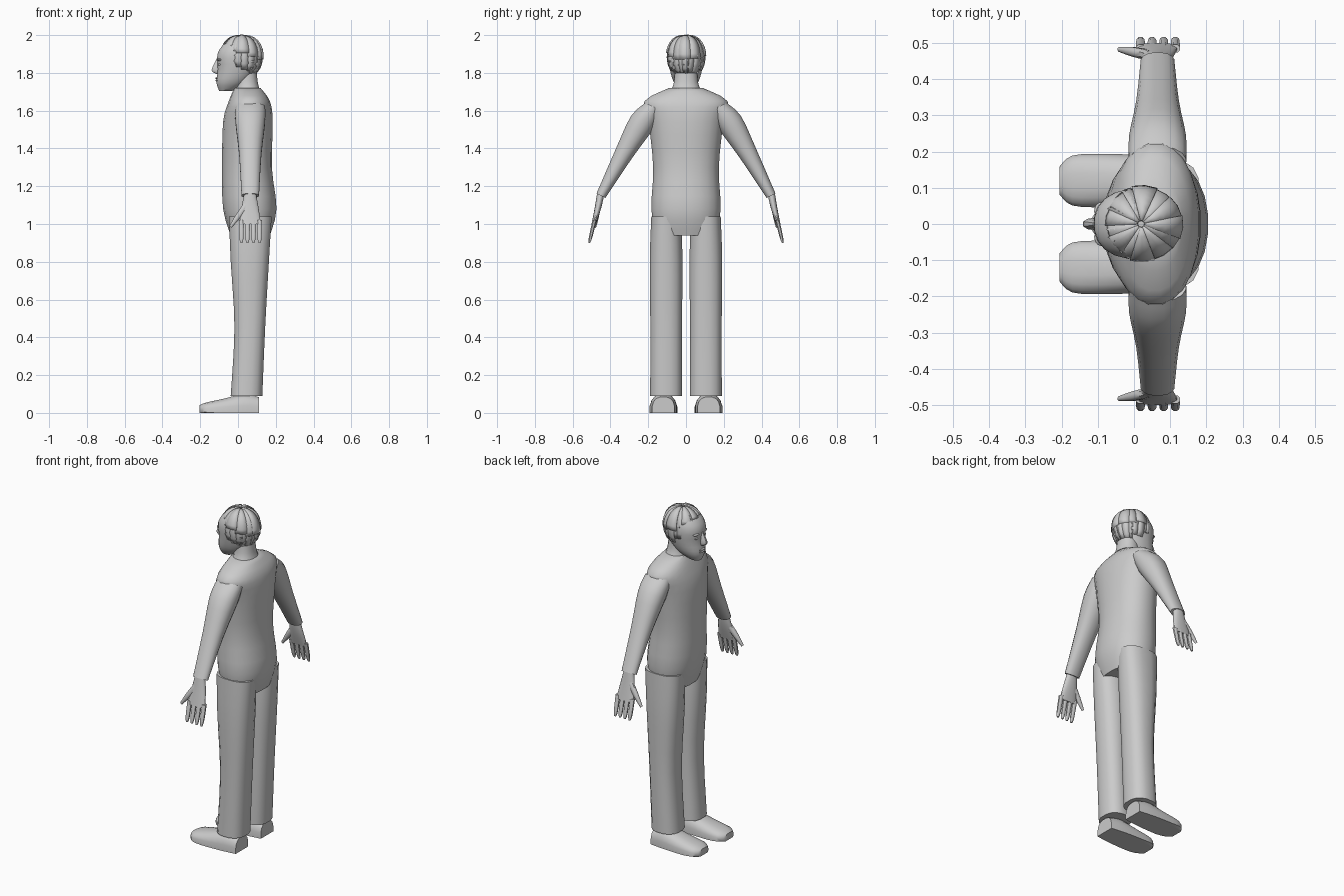
import bpy, bmesh, math, random
from mathutils import Matrix, Vector

random.seed(4)
cube = bpy.data.objects.get("Cube")
if cube:
    bpy.data.objects.remove(cube)

grey = bpy.data.materials.new("plain grey")
grey.use_nodes = True
tone = (.6, .6, .6, 1)
grey.diffuse_color = tone
grey.node_tree.nodes["Principled BSDF"].inputs["Base Color"].default_value = tone

ACROSS, SIDE, UP = Vector((1, 0, 0)), Vector((0, 1, 0)), Vector((0, 0, 1))


def finish(name, bm, mirror=False):
    """Turn a bmesh into a smooth grey object, mirrored to the other side if asked."""
    bmesh.ops.recalc_face_normals(bm, faces=bm.faces)
    mesh = bpy.data.meshes.new(name)
    bm.to_mesh(mesh)
    bm.free()
    mesh.materials.append(grey)
    obj = bpy.data.objects.new(name, mesh)
    bpy.context.collection.objects.link(obj)
    bpy.ops.object.select_all(action='DESELECT')
    obj.select_set(True)
    bpy.context.view_layer.objects.active = obj
    bpy.ops.object.shade_smooth_by_angle(angle=math.radians(50))
    if mirror:
        modifier = obj.modifiers.new("other side", 'MIRROR')
        modifier.use_axis = (False, True, False)
        modifier.use_mirror_merge = False
    return obj


def flowing(rows, steps=3):
    """Fill in rows between the given ones along a smooth curve."""
    rows = [Vector(row) for row in rows]
    padded = [rows[0], *rows, rows[-1]]
    filled = []
    for before, start, end, after in zip(padded, rows, rows[1:], padded[3:]):
        leave = start + (end - before) / 6
        arrive = end - (after - start) / 6
        for step in range(steps):
            t = step / steps
            s = 1 - t
            filled.append(start * s**3 + leave * (3 * s * s * t)
                          + arrive * (3 * s * t * t) + end * t**3)
    return filled + [rows[-1]]


def loft(name, rows, u, v, sides=16, power=2.2, mirror=False):
    """Skin rounded rings; each row is x, y, z, radius along u, radius along v."""
    bm = bmesh.new()
    rings = []
    for x, y, z, radius_u, radius_v in flowing(rows):
        ring = []
        for side in range(sides):
            angle = math.tau * (side + .5) / sides
            c, s = math.cos(angle), math.sin(angle)
            point = Vector((x, y, z))
            point += u * radius_u * math.copysign(abs(c) ** (2 / power), c)
            point += v * radius_v * math.copysign(abs(s) ** (2 / power), s)
            point.z = max(point.z, 0)
            ring.append(bm.verts.new(point))
        rings.append(ring)
    for lower, upper in zip(rings, rings[1:]):
        for side in range(sides):
            following = (side + 1) % sides
            bm.faces.new((lower[side], lower[following], upper[following], upper[side]))
    bm.faces.new(rings[0])
    bm.faces.new(rings[-1])
    finish(name, bm, mirror)


def upright(name, rows, y=0, **options):
    """Loft of level rings; each row is height, front, back, half width."""
    level = [((front + back) / 2, y, z, (back - front) / 2, half)
             for z, front, back, half in rows]
    loft(name, level, ACROSS, SIDE, **options)


def bead(name, place, radii, mirror=False):
    """Small rounded feature of the face."""
    bm = bmesh.new()
    shape = Matrix.Translation(place) @ Matrix.Diagonal((*radii, 1))
    bmesh.ops.create_uvsphere(bm, u_segments=12, v_segments=8, radius=1, matrix=shape)
    finish(name, bm, mirror)


# Torso and neck
upright("torso", [
    (.94, -.04, .17, .16), (1.08, -.08, .205, .185), (1.3, -.085, .18, .175),
    (1.54, -.08, .185, .2), (1.65, -.05, .17, .222), (1.72, -.02, .12, .09)], sides=24)
upright("neck", [(1.66, -.03, .14, .11), (1.73, -.01, .11, .07), (1.8, -.01, .1, .06)])

# Trouser legs
upright("trouser_legs", [
    (1.04, -.05, .18, .08), (.8, -.04, .165, .088),
    (.45, -.02, .145, .085), (.09, -.04, .13, .086)],
    y=.105, power=2.5, mirror=True)

# Shoes, from heel to toe
shoe = [(.11, .06, .07), (.03, .07, .085), (-.08, .075, .06),
        (-.17, .07, .04), (-.205, .04, .025)]
loft("shoes", [(x, .12, .015, half, rise) for x, half, rise in shoe],
     SIDE, UP, power=2.6, mirror=True)

# Sleeves, sloping down and outward
slope = Vector((0, 2, 1)).normalized()
sleeve = [(.17, 1.62, .08, .05), (.23, 1.54, .08, .07),
          (.33, 1.37, .06, .05), (.45, 1.15, .047, .027)]
loft("sleeves", [(.065, *row) for row in sleeve], ACROSS, slope, mirror=True)

# Hands: palm, four fingers and a thumb
palm = [(.45, 1.17, .03, .02), (.465, 1.09, .045, .018), (.488, 1, .058, .012)]
loft("palms", [(.064, *row) for row in palm], ACROSS, SIDE, mirror=True)
finger = [(.484, 1.02, .014, .012), (.505, .93, .012, .01), (.512, .9, .006, .005)]
for place, word in enumerate(("index", "middle", "ring", "little")):
    loft(word + "_fingers", [(.018 + .032 * place, *row) for row in finger],
         ACROSS, SIDE, sides=8, mirror=True)
loft("thumbs", [(.045, .465, 1.1, .02, .015), (0, .475, 1.04, .016, .014),
                (-.04, .482, .985, .008, .007)],
     (ACROSS - UP).normalized(), SIDE, sides=8, mirror=True)

# Head
upright("head", [
    (1.705, -.1, -.03, .03), (1.75, -.115, .05, .065), (1.82, -.108, .1, .087),
    (1.9, -.11, .12, .097), (1.96, -.07, .1, .08), (1.985, -.03, .06, .04)], sides=20)

# Face
upright("nose", [(1.875, -.114, -.09, .008), (1.815, -.142, -.09, .016),
                 (1.795, -.116, -.09, .012)], sides=8)
for name, height in (("upper_lip", 1.772), ("lower_lip", 1.76)):
    bead(name, (-.1, 0, height), (.02, .03, .007))
bead("eyes", (-.09, .036, 1.845), (.015, .016, .008), mirror=True)
bead("brows", (-.09, .036, 1.87), (.02, .025, .009), mirror=True)


def hair_point(turn, drop, lift):
    """Point on the rounded skull; turn zero is the back, drop zero the crown."""
    flare = math.sin(drop) ** .75
    return Vector((.02 + (.11 + lift) * flare * math.cos(turn),
                   (.1 + lift) * flare * math.sin(turn),
                   1.885 + (.11 + lift) * math.cos(drop)))


# Hair: overlapping locks from the crown, a long layer under a short one
bm = bmesh.new()
steps = 7
for count, reach, height in ((22, 1, .001), (13, .66, .004)):
    for lock in range(count):
        turn = math.tau * (lock + random.uniform(-.2, .2)) / count
        half = 4 / count
        back = (1 + math.cos(turn)) / 2
        end = math.radians(70 + 80 * back ** .6) * reach * random.uniform(.92, 1.04)
        lift = height + random.uniform(0, .004)
        grid = [[bm.verts.new(hair_point(turn + half * edge, .04 + end * row / steps, lift))
                 for edge in (-1, 0, 1)] for row in range(steps + 1)]
        for upper, lower in zip(grid, grid[1:]):
            for left, right in ((0, 1), (1, 2)):
                bm.faces.new((upper[left], lower[left], lower[right], upper[right]))
hair = finish("hair", bm)
shell = hair.modifiers.new("thickness", 'SOLIDIFY')
shell.thickness = .008
